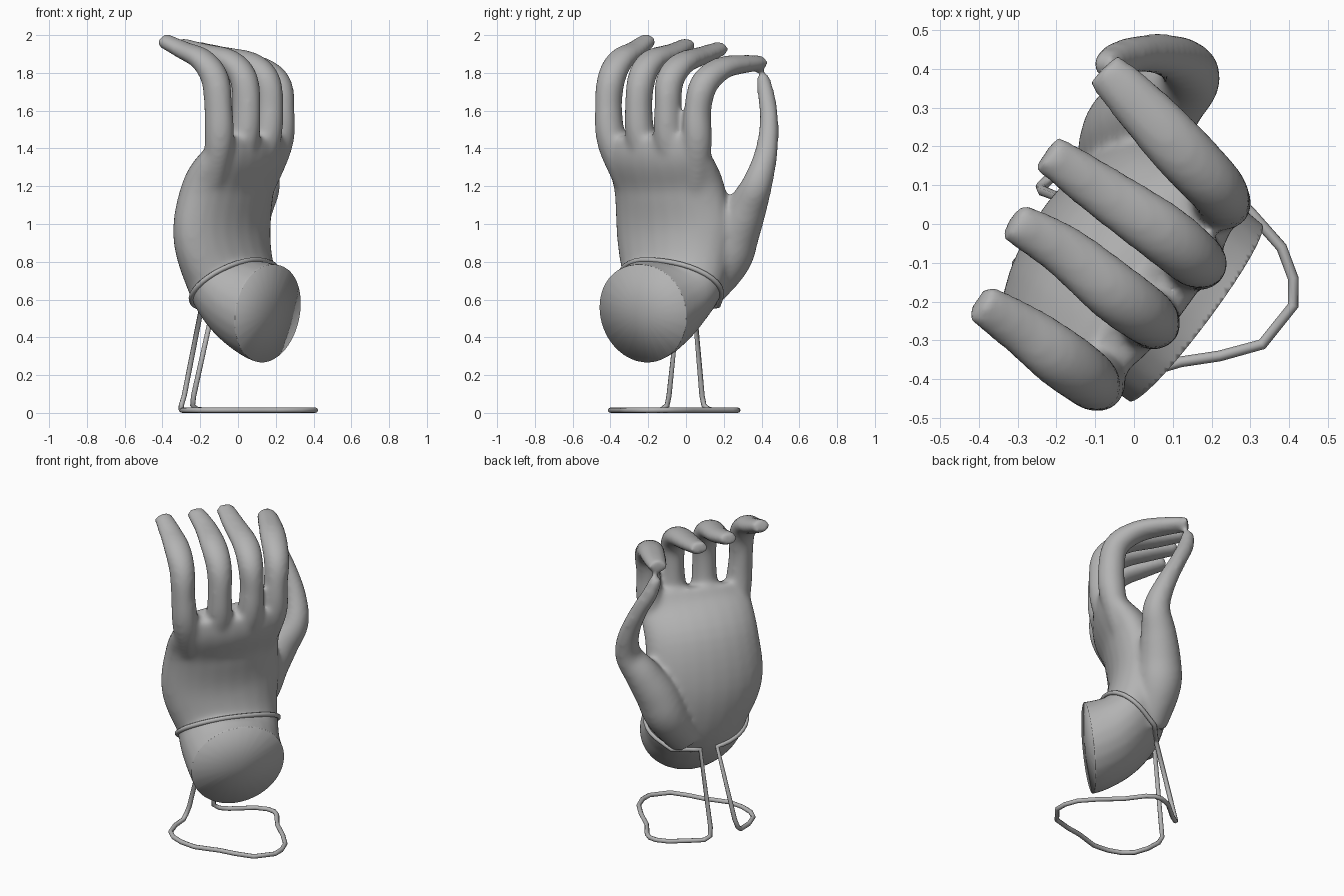
import bpy, bmesh, math
from mathutils import Vector
from mathutils.bvhtree import BVHTree

cube = bpy.data.objects.get("Cube")
if cube:
    bpy.data.objects.remove(cube)

ACROSS = Vector((0.6, 0.8, 0))     # across the knuckles, little finger to index
PALM = Vector((-0.8, 0.6, 0))      # the way the palm faces

grey = bpy.data.materials.new("plain grey")
grey.use_nodes = True
grey.diffuse_color = (0.45, 0.45, 0.45, 1)
grey.node_tree.nodes["Principled BSDF"].inputs["Base Color"].default_value = (0.45, 0.45, 0.45, 1)


def spline(rows, steps=5):
    """Catmull-Rom through rows of x, y, z, half width, half thickness."""
    rows = [Vector(r) for r in rows]
    ext = [rows[0] * 2 - rows[1]] + rows + [rows[-1] * 2 - rows[-2]]
    out = []
    for a, b, c, d in zip(ext, ext[1:], ext[2:], ext[3:]):
        for k in range(steps):
            t = k / steps
            out.append((b * 2 + (c - a) * t + (a * 2 - b * 5 + c * 4 - d) * t**2
                        + (b * 3 - a - c * 3 + d) * t**3) / 2)
    return out + [rows[-1]]


def limb(bm, rows, sides=24):
    """Loft closed elliptical sections along a path."""
    pts = spline(rows)
    rings = []
    for i, p in enumerate(pts):
        tangent = pts[min(i + 1, len(pts) - 1)] - pts[max(i - 1, 0)]
        tangent = Vector(tangent[:3]).normalized()
        side = (ACROSS - tangent * ACROSS.dot(tangent)).normalized()
        up = tangent.cross(side)
        ring = []
        for k in range(sides):
            a = math.tau * k / sides
            ring.append(bm.verts.new(Vector(p[:3]) + side * p[3] * math.cos(a) + up * p[4] * math.sin(a)))
        rings.append(ring)
    for r, s in zip(rings, rings[1:]):
        for k in range(sides):
            n = (k + 1) % sides
            bm.faces.new((r[k], r[n], s[n], s[k]))
    bm.faces.new(rings[0][::-1])
    bm.faces.new(rings[-1])


bm = bmesh.new()

# wrist and palm
limb(bm, [(0.24, -0.29, 0.515, 0.285, 0.265), (0.158, -0.228, 0.53, 0.287, 0.265),
          (0.045, -0.14, 0.60, 0.295, 0.235), (-0.035, -0.065, 0.71, 0.31, 0.195),
          (-0.085, -0.06, 0.95, 0.36, 0.18), (-0.05, -0.09, 1.2, 0.345, 0.165),
          (0.035, -0.15, 1.36, 0.34, 0.122), (0.065, -0.175, 1.475, 0.31, 0.08)])

# fingers: buried root, shaft, knuckle, bent tip
fingers = [
    [(0.12, 0.04, 1.15), (0.213, 0.06, 1.42), (0.225, 0.062, 1.6), (0.21, 0.095, 1.74),
     (0.12, 0.19, 1.825), (0.0, 0.32, 1.848), (-0.08, 0.4, 1.852)],
    [(0.05, -0.05, 1.15), (0.145, -0.09, 1.42), (0.165, -0.095, 1.62), (0.15, -0.085, 1.76),
     (0.07, -0.02, 1.85), (-0.09, 0.09, 1.893), (-0.225, 0.185, 1.93)],
    [(-0.04, -0.16, 1.15), (0.03, -0.235, 1.42), (0.045, -0.25, 1.62), (0.03, -0.235, 1.77),
     (-0.045, -0.18, 1.865), (-0.18, -0.07, 1.908), (-0.315, 0.01, 1.95)],
    [(-0.13, -0.28, 1.15), (-0.1, -0.39, 1.42), (-0.105, -0.41, 1.62), (-0.122, -0.395, 1.77),
     (-0.19, -0.345, 1.87), (-0.29, -0.27, 1.92), (-0.4, -0.2, 1.975)],
]
widths = [0.07, 0.078, 0.07, 0.076, 0.08, 0.07, 0.055]
thick = [0.05, 0.078, 0.078, 0.074, 0.06, 0.048, 0.04]
for path in fingers:
    limb(bm, [(*p, w, t) for p, w, t in zip(path, widths, thick)])

# thumb and its heel
limb(bm, [(-0.06, 0.08, 0.62, 0.11, 0.09), (-0.012, 0.212, 0.81, 0.13, 0.13),
          (0.025, 0.265, 0.95, 0.125, 0.125),
          (0.085, 0.325, 1.09, 0.105, 0.105), (0.145, 0.38, 1.22, 0.08, 0.08),
          (0.11, 0.425, 1.38, 0.062, 0.06), (0.03, 0.44, 1.55, 0.05, 0.05),
          (-0.04, 0.425, 1.68, 0.046, 0.048), (-0.075, 0.405, 1.785, 0.036, 0.036)])

bmesh.ops.recalc_face_normals(bm, faces=bm.faces)
mesh = bpy.data.meshes.new("hand")
bm.to_mesh(mesh)
hand = bpy.data.objects.new("hand", mesh)
bpy.context.collection.objects.link(hand)

# fuse the limbs into one skin and soften the joints
fuse = hand.modifiers.new("fuse", "REMESH")
fuse.mode = "VOXEL"
fuse.voxel_size = 0.014
soften = hand.modifiers.new("soften", "SMOOTH")
soften.factor = 0.5
soften.iterations = 16
deps = bpy.context.evaluated_depsgraph_get()
skin = bpy.data.meshes.new_from_object(hand.evaluated_get(deps))
hand.modifiers.clear()

# cut the wrist and close it with a softly shaded cap
bm.clear()
bm.from_mesh(skin)
outward = (Vector((0, 0, -0.15)) - PALM).normalized()
cut = bmesh.ops.bisect_plane(bm, geom=bm.verts[:] + bm.edges[:] + bm.faces[:],
                             plane_co=(0.158, -0.228, 0.53), plane_no=outward,
                             clear_outer=True)
rim = [e for e in cut["geom_cut"] if isinstance(e, bmesh.types.BMEdge)]
cap = bmesh.ops.contextual_create(bm, geom=rim)["faces"]
hub = bmesh.ops.poke(bm, faces=cap)["verts"]
bmesh.ops.translate(bm, verts=hub, vec=outward * 0.02)
for f in bm.faces:
    f.smooth = True
tree = BVHTree.FromBMesh(bm)
bm.to_mesh(skin)
bm.free()
hand.data = skin
skin.materials.clear()
skin.materials.append(grey)

# wire stand: bracelet hugging the wrist, two legs and a floor loop
centre = Vector((-0.035, -0.065, 0.665))
wire = []
for k in range(37):
    a = math.radians(83 - 335 * k / 36)
    out = ACROSS * 0.3 * math.cos(a) + (PALM * 0.18 - Vector((0, 0, 0.14))) * math.sin(a)
    hit = tree.ray_cast(centre + out * 2.5, -out.normalized())[0]
    wire.append((hit or centre + out) + out.normalized() * 0.006)
floor = [(-0.285, -0.09, 0.09), (-0.3, -0.1, 0.04), (-0.3, -0.13, 0.016), (-0.295, -0.22), (-0.265, -0.31),
         (-0.21, -0.36), (-0.13, -0.39), (-0.03, -0.4), (0.12, -0.355), (0.22, -0.34), (0.33, -0.31),
         (0.41, -0.21), (0.41, -0.14), (0.38, -0.06), (0.3, 0.03), (0.19, 0.13),
         (0.11, 0.24), (0.07, 0.27), (0.02, 0.275), (-0.05, 0.25), (-0.17, 0.15), (-0.215, 0.12, 0.018),
         (-0.24, 0.095, 0.04), (-0.235, 0.085, 0.09)]
wire += [Vector(p if len(p) == 3 else (*p, 0.014)) for p in floor]

curve = bpy.data.curves.new("wire_stand", "CURVE")
curve.dimensions = "3D"
curve.bevel_depth = 0.014
curve.bevel_resolution = 2
line = curve.splines.new("POLY")
line.points.add(len(wire) - 1)
for point, p in zip(line.points, wire):
    point.co = (*p, 1)
line.use_cyclic_u = True
line.use_smooth = True
curve.materials.append(grey)
stand = bpy.data.objects.new("wire_stand", curve)
bpy.context.collection.objects.link(stand)
